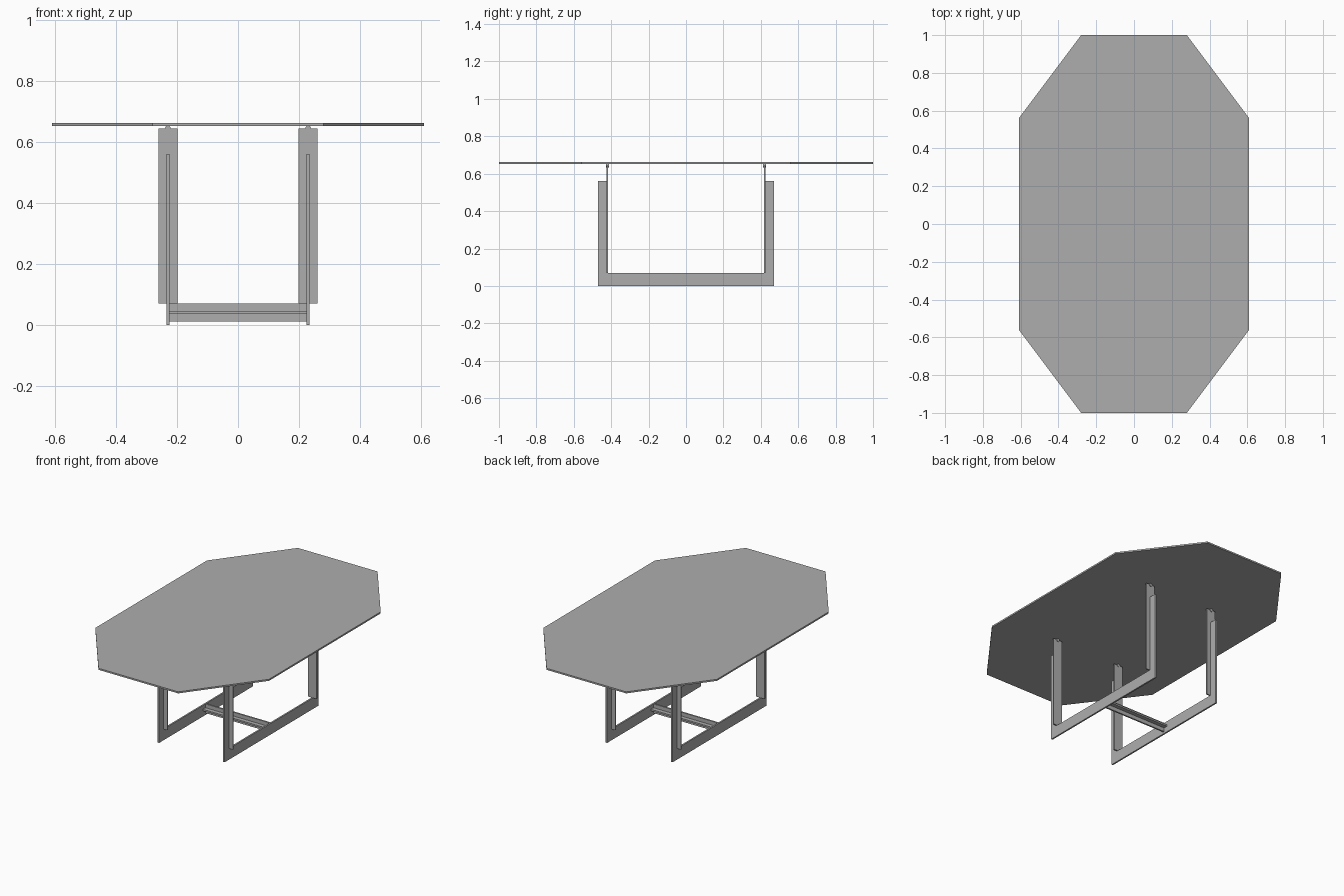
import bpy, bmesh
from math import pi

cube = bpy.data.objects.get("Cube")
if cube:
    bpy.data.objects.remove(cube)

grey = bpy.data.materials.new("satin grey")
grey.use_nodes = True
grey.diffuse_color = (0.42, 0.42, 0.42, 1)
grey.node_tree.nodes["Principled BSDF"].inputs["Base Color"].default_value = (0.42, 0.42, 0.42, 1)


def prism(name, outline, to_3d, low, high):
    """Extrude a flat outline from low to high along the axis chosen by to_3d."""
    bm = bmesh.new()
    face = bm.faces.new([bm.verts.new(to_3d(u, v, low)) for u, v in outline])
    new = bmesh.ops.extrude_face_region(bm, geom=[face])["geom"]
    for vert in (g for g in new if isinstance(g, bmesh.types.BMVert)):
        vert.co += to_vec(to_3d, high - low)
    bmesh.ops.recalc_face_normals(bm, faces=bm.faces)
    mesh = bpy.data.meshes.new(name)
    bm.to_mesh(mesh)
    bm.free()
    mesh.materials.append(grey)
    obj = bpy.data.objects.new(name, mesh)
    bpy.context.collection.objects.link(obj)
    return obj


def to_vec(to_3d, length):
    from mathutils import Vector
    return Vector(to_3d(0, 0, length))


def along_z(u, v, w):
    return (u, v, w)


def along_x(u, v, w):
    return (w, u, v)


def along_y(u, v, w):
    return (u, w, v)


def box(name, x, y, z):
    return prism(name, [(x[0], y[0]), (x[1], y[0]), (x[1], y[1]), (x[0], y[1])], along_z, *z)


# Thin octagonal top
half = [(0.61, -0.56), (0.61, 0.56), (0.28, 1), (-0.28, 1)]
octagon = half + [(-0.61, 0.56), (-0.61, -0.56), (-0.28, -1), (0.28, -1)]
prism("table_top", octagon, along_z, 0.652, 0.662)

# U-shaped side frames, each with a flat plate leg at either end
u_shape = [(-0.47, 0), (0.47, 0), (0.47, 0.56), (0.423, 0.56),
           (0.423, 0.07), (-0.423, 0.07), (-0.423, 0.56), (-0.47, 0.56)]
for side, sx in (("left", 1), ("right", -1)):
    x = 0.23 * sx
    prism(side + "_frame", u_shape, along_x, x - 0.005, x + 0.005)
    for end, sy in (("front", -1), ("back", 1)):
        y = 0.42 * sy
        box(f"{end}_{side}_leg_plate", (x - 0.031, x + 0.031), (y - 0.004, y + 0.004), (0.07, 0.645))
        # Fixing pin between leg plate and top
        bpy.ops.mesh.primitive_cylinder_add(vertices=16, radius=0.01, depth=0.016,
                                            location=(x, y, 0.643), rotation=(pi / 2, 0, 0))
        pin = bpy.context.object
        pin.name = f"{end}_{side}_pin"
        pin.data.materials.append(grey)
        bpy.ops.object.shade_smooth_by_angle()

# Cross stretcher: upright web with a flat flange
box("stretcher_web", (-0.225, 0.225), (-0.005, 0.005), (0.012, 0.07))
box("stretcher_flange", (-0.225, 0.225), (-0.031, 0.031), (0.036, 0.046))
